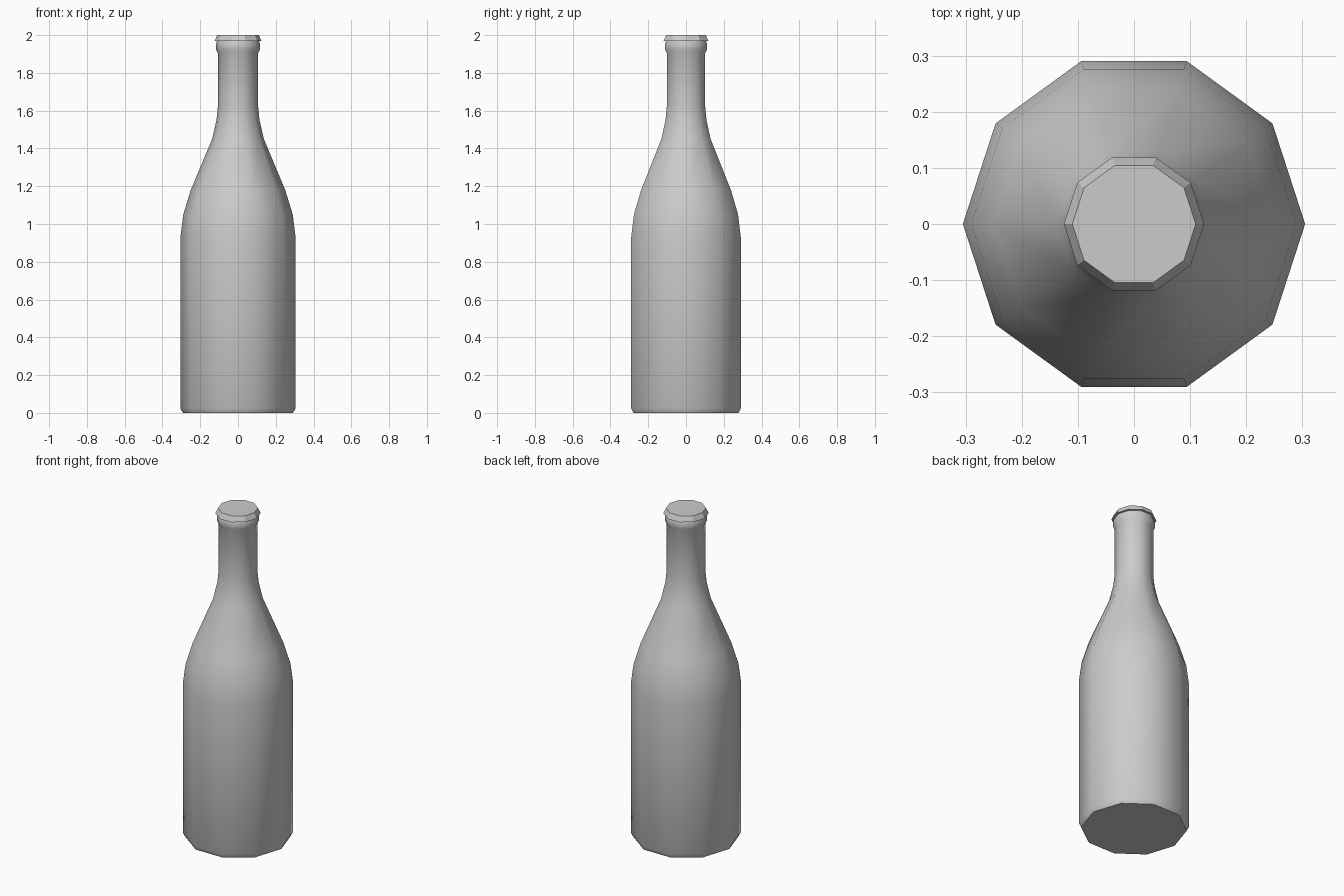
import bpy, bmesh, math

if "Cube" in bpy.data.objects:
    bpy.data.objects.remove(bpy.data.objects["Cube"])

SIDES = 10


def lathe(name, profile, smooth):
    """Spin (radius, height) points into a closed ten-sided solid."""
    bm = bmesh.new()
    rings = []
    for r, z in profile:
        rings.append([bm.verts.new((r * math.cos(math.tau * i / SIDES),
                                    r * math.sin(math.tau * i / SIDES), z))
                      for i in range(SIDES)])
    for a, b in zip(rings, rings[1:]):
        for i in range(SIDES):
            j = (i + 1) % SIDES
            bm.faces.new((a[i], a[j], b[j], b[i]))
    bm.faces.new(rings[0][::-1])
    bm.faces.new(rings[-1])
    mesh = bpy.data.meshes.new(name)
    bm.to_mesh(mesh)
    bm.free()
    obj = bpy.data.objects.new(name, mesh)
    bpy.context.collection.objects.link(obj)
    if smooth:
        bpy.ops.object.select_all(action='DESELECT')
        obj.select_set(True)
        bpy.context.view_layer.objects.active = obj
        bpy.ops.object.shade_smooth_by_angle(angle=math.radians(50))
    return obj


# Bottle: base, straight body, sloping shoulder, neck and rounded neck ring
lathe("bottle_body", [
    (0.292, 0.0), (0.305, 0.025), (0.305, 0.93), (0.29, 1.05),
    (0.25, 1.18), (0.137, 1.45), (0.114, 1.55), (0.107, 1.62),
    (0.107, 1.905), (0.117, 1.925), (0.117, 1.95), (0.110, 1.975)], True)

# Cap: flat-faced, tapering to the top
lathe("bottle_cap", [(0.125, 1.968), (0.110, 2.0)], False)
